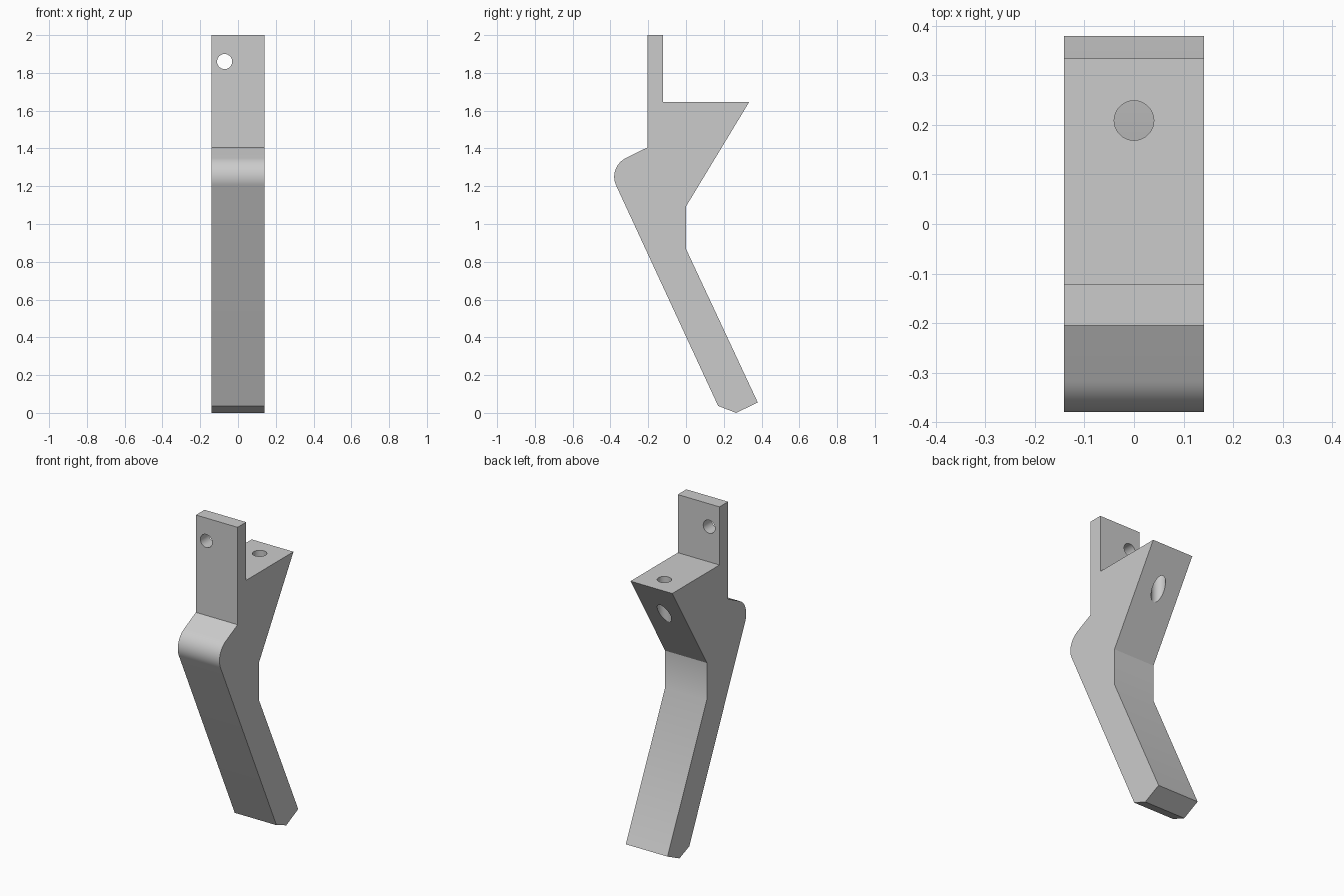
import bpy
import bmesh
from math import cos, sin, radians, pi

cube = bpy.data.objects.get("Cube")
if cube:
    bpy.data.objects.remove(cube, do_unlink=True)

HALF_WIDTH = 0.141

grey = bpy.data.materials.new("plain grey")
grey.use_nodes = True
colour = (0.6, 0.6, 0.6, 1)
grey.diffuse_color = colour
grey.node_tree.nodes["Principled BSDF"].inputs["Base Color"].default_value = colour


def extrude_profile(name, points):
    """Extrude a (y, z) outline across the full width."""
    bm = bmesh.new()
    face = bm.faces.new([bm.verts.new((-HALF_WIDTH, y, z)) for y, z in points])
    result = bmesh.ops.extrude_face_region(bm, geom=[face])
    verts = [v for v in result["geom"] if isinstance(v, bmesh.types.BMVert)]
    bmesh.ops.translate(bm, verts=verts, vec=(2 * HALF_WIDTH, 0, 0))
    bmesh.ops.recalc_face_normals(bm, faces=bm.faces)
    mesh = bpy.data.meshes.new(name)
    bm.to_mesh(mesh)
    bm.free()
    mesh.materials.append(grey)
    obj = bpy.data.objects.new(name, mesh)
    bpy.context.collection.objects.link(obj)
    return obj


def drill(target, name, location, rotation, depth):
    """Cut a round hole with a hidden cylinder."""
    bpy.ops.mesh.primitive_cylinder_add(vertices=48, radius=0.04, depth=depth,
                                        location=location, rotation=rotation)
    cutter = bpy.context.object
    cutter.name = name
    cutter.data.materials.append(grey)
    cut = target.modifiers.new(name, 'BOOLEAN')
    cut.object = cutter
    cut.solver = 'EXACT'
    bpy.context.view_layer.objects.active = target
    bpy.ops.object.modifier_apply(modifier=cut.name)
    bpy.data.objects.remove(cutter, do_unlink=True)


# Rounded shoulder on the front
shoulder = []
for i in range(17):
    a = radians(115.5 + 89.5 * i / 16)
    shoulder.append((-0.27 + 0.11 * cos(a), 1.25 + 0.11 * sin(a)))

# Side outline: upright tab, shoulder, slanted leg, tip, back and shelf
outline = [(-0.122, 2.0), (-0.205, 2.0), (-0.205, 1.405)] + shoulder + [
    (0.17, 0.037), (0.265, 0.0), (0.38, 0.055),
    (0.0, 0.868), (0.0, 1.093), (0.334, 1.645), (-0.122, 1.645)]
bracket = extrude_profile("angled_bracket", outline)

# Screw holes through the tab and the shelf
drill(bracket, "tab_hole", (-0.071, -0.16, 1.86), (pi / 2, 0, 0), 0.3)
drill(bracket, "shelf_hole", (0, 0.209, 1.5), (0, 0, 0), 0.6)

bpy.ops.object.select_all(action='DESELECT')
bracket.select_set(True)
bpy.context.view_layer.objects.active = bracket
bpy.ops.object.shade_smooth_by_angle(angle=radians(28))
